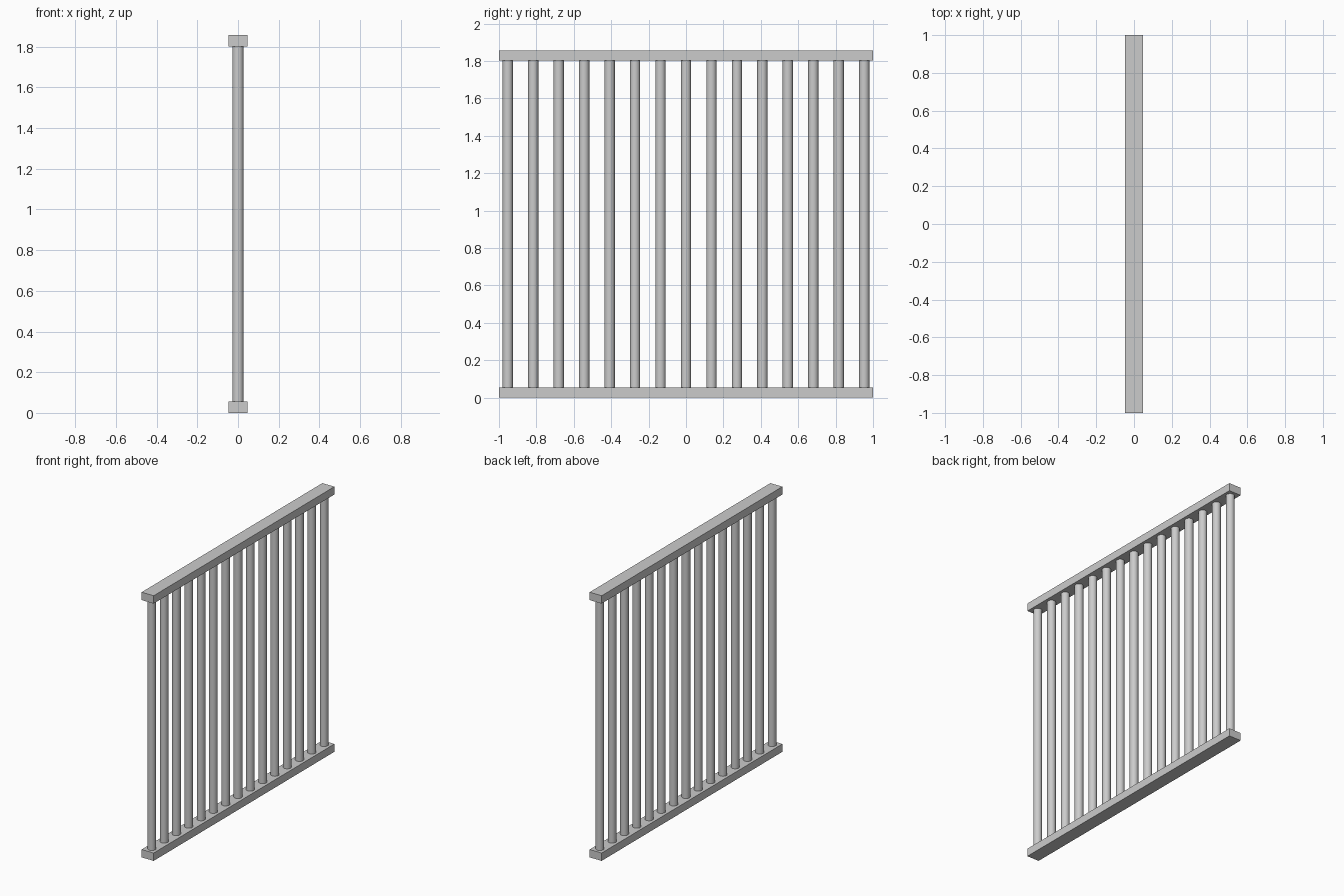
import bpy

if "Cube" in bpy.data.objects:
    bpy.data.objects.remove(bpy.data.objects["Cube"])

HEIGHT, LENGTH = 1.857, 2.0
RAIL_W, RAIL_H = 0.093, 0.055
BAR_R, BAR_COUNT, BAR_SPAN = 0.0275, 15, 1.906


def add_rail(name, z):
    bpy.ops.mesh.primitive_cube_add(size=1, location=(0, 0, z))
    rail = bpy.context.object
    rail.name = name
    rail.scale = (RAIL_W, LENGTH, RAIL_H)
    bpy.ops.object.transform_apply(location=False, rotation=False, scale=True)


def add_bar(name, y):
    bpy.ops.mesh.primitive_cylinder_add(
        vertices=32, radius=BAR_R, depth=HEIGHT - 2 * RAIL_H,
        location=(0, y, HEIGHT / 2))
    bpy.context.object.name = name
    bpy.ops.object.shade_smooth_by_angle()


# Flat rails along the bottom and top
add_rail("bottom_rail", RAIL_H / 2)
add_rail("top_rail", HEIGHT - RAIL_H / 2)

# Evenly spaced round bars between the rails
for i in range(BAR_COUNT):
    add_bar(f"bar_{i + 1:02d}", -BAR_SPAN / 2 + i * BAR_SPAN / (BAR_COUNT - 1))
